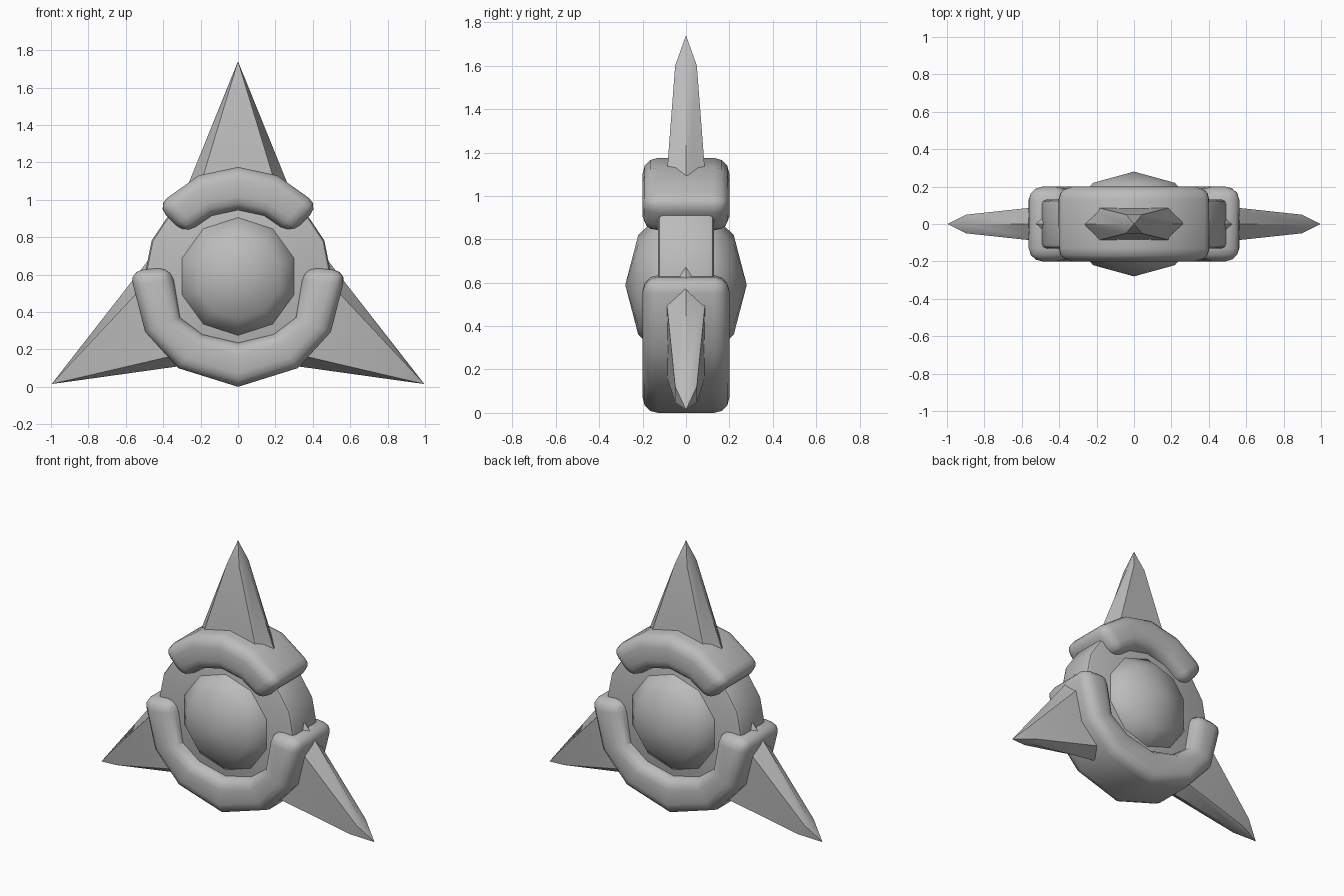
import bpy
import bmesh
import math
from mathutils import Matrix, Vector

if "Cube" in bpy.data.objects:
    bpy.data.objects.remove(bpy.data.objects["Cube"])

CENTRE = Vector((0, 0, 0.59))

grey = bpy.data.materials.new("plain_grey")
grey.use_nodes = True
grey.diffuse_color = (0.5, 0.5, 0.5, 1)
grey.node_tree.nodes["Principled BSDF"].inputs["Base Color"].default_value = (0.5, 0.5, 0.5, 1)


def finish(name, bm, bevel=0, segments=3, smooth=40):
    """Turn the bmesh into a shaded object with an optional rounded rim."""
    bmesh.ops.recalc_face_normals(bm, faces=bm.faces)
    mesh = bpy.data.meshes.new(name)
    bm.to_mesh(mesh)
    bm.free()
    mesh.materials.append(grey)
    obj = bpy.data.objects.new(name, mesh)
    bpy.context.collection.objects.link(obj)
    bpy.ops.object.select_all(action='DESELECT')
    obj.select_set(True)
    bpy.context.view_layer.objects.active = obj
    if bevel:
        mod = obj.modifiers.new("rounded_rim", 'BEVEL')
        mod.width = bevel
        mod.segments = segments
        mod.limit_method = 'ANGLE'
        mod.angle_limit = math.radians(60)
        bpy.ops.object.modifier_apply(modifier=mod.name)
    bpy.ops.object.shade_smooth_by_angle(angle=math.radians(smooth))
    return obj


def lathe(profile, sides):
    """Revolve (radius, y) rings about the y axis, closing both ends."""
    bm = bmesh.new()
    rings = []
    for r, y in profile:
        if r == 0:
            rings.append([bm.verts.new(CENTRE + Vector((0, y, 0)))] * sides)
            continue
        angles = [math.tau * i / sides for i in range(sides)]
        rings.append([bm.verts.new(CENTRE + Vector((r * math.sin(a), y, r * math.cos(a))))
                      for a in angles])
    for a, b in zip(rings, rings[1:]):
        for i in range(sides):
            j = (i + 1) % sides
            bm.faces.new(list(dict.fromkeys((a[i], a[j], b[j], b[i]))))
    for ring in (rings[0], rings[-1]):
        if ring[0] is not ring[1]:
            bm.faces.new(ring)
    return bm


def arc_guard(name, outer, inner, depth):
    """Mirrored band between two half outlines, with thickness along y."""
    def full(half):
        return [(-x, z) for x, z in reversed(half[1:])] + half
    bm = bmesh.new()
    loops = [[bm.verts.new((x, y, z)) for x, z in full(half)]
             for half, y in ((outer, -depth), (inner, -depth), (inner, depth), (outer, depth))]
    for k in range(4):
        a, b = loops[k], loops[(k + 1) % 4]
        for i in range(len(a) - 1):
            bm.faces.new((a[i], a[i + 1], b[i + 1], b[i]))
    for end in (0, -1):
        bm.faces.new([loop[end] for loop in loops])
    return finish(name, bm, bevel=0.07)


def spike(name, angle):
    """Flattened six-sided blade, turned about the centre."""
    bm = bmesh.new()
    rings = []
    for w, d, z in ((0.32, 0.1, 0.36), (0.057, 0.05, 1.01)):
        s = 0.75 * w
        section = ((w, 0), (s, d), (-s, d), (-w, 0), (-s, -d), (s, -d))
        rings.append([bm.verts.new((x, y, z)) for x, y in section])
    tip = bm.verts.new((0, 0, 1.15))
    low, high = rings
    bm.faces.new(low)
    for i in range(6):
        j = (i + 1) % 6
        bm.faces.new((low[i], low[j], high[j], high[i]))
        bm.faces.new((high[i], high[j], tip))
    turn = Matrix.Translation(CENTRE) @ Matrix.Rotation(math.radians(angle), 4, 'Y')
    bmesh.ops.transform(bm, matrix=turn, verts=bm.verts)
    return finish(name, bm, smooth=50)


# Round body and the lens bulging from both of its faces
finish("core_disc", lathe([(0.5, -0.13), (0.5, 0.13)], 16), bevel=0.025, segments=2)
lens = [(0, 0.28), (0.23, 0.22), (0.315, 0.13), (0.33, 0)]
finish("lens", lathe(lens + [(r, -y) for r, y in reversed(lens[:-1])], 10), smooth=60)

# Rounded guards above and below the body
arc_guard("upper_guard",
          [(0, 1.175), (0.21, 1.13), (0.435, 0.97)],
          [(0, 0.945), (0.14, 0.915), (0.285, 0.815)], 0.2)
arc_guard("lower_guard",
          [(0, 0), (0.32, 0.1), (0.497, 0.294), (0.58, 0.62)],
          [(0, 0.235), (0.19, 0.28), (0.31, 0.37), (0.355, 0.64)], 0.2)

# Three blades evenly spaced around the body
for label, degrees in (("top_spike", 0), ("left_spike", 120), ("right_spike", 240)):
    spike(label, degrees)
